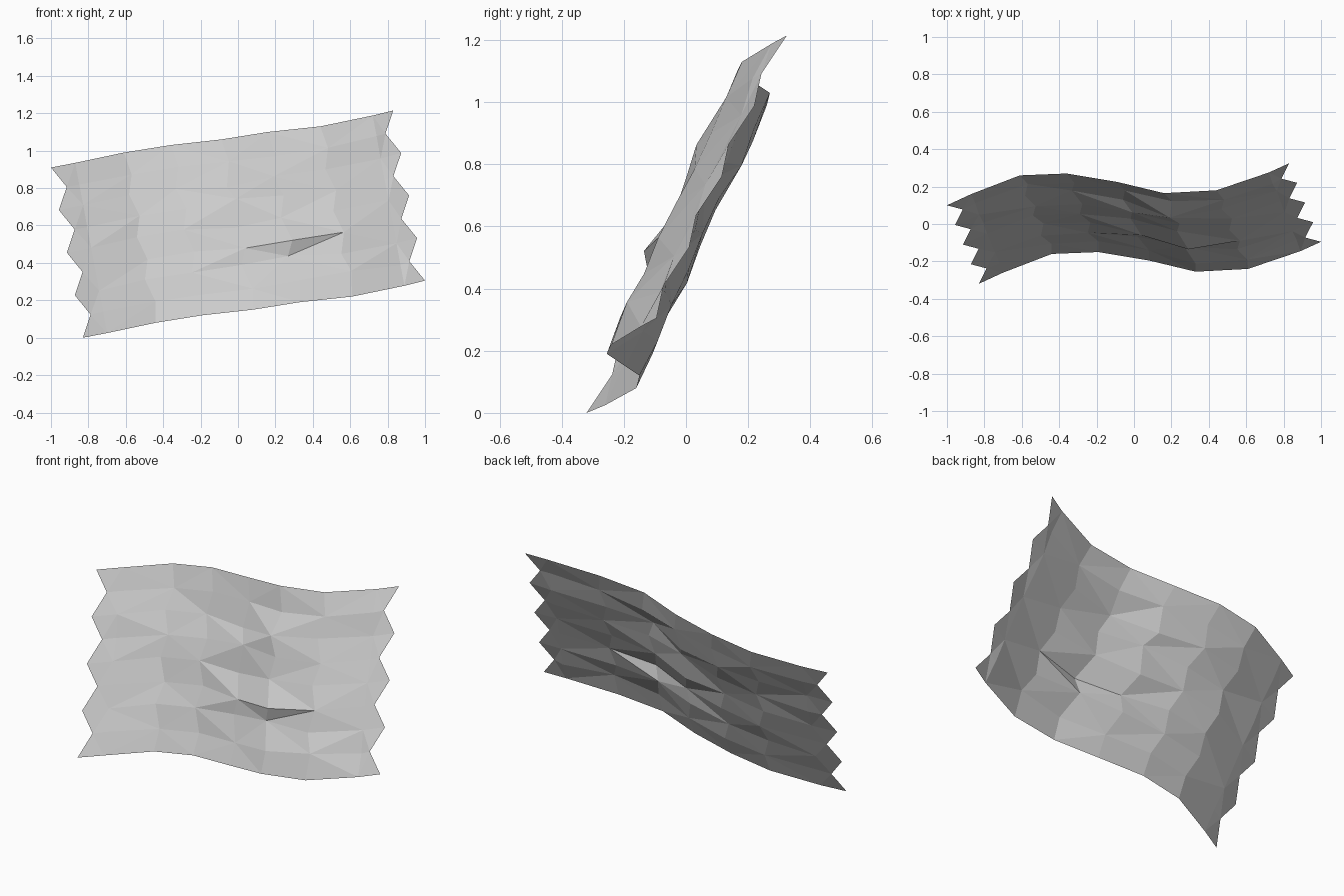
import bpy, bmesh, random
from mathutils import Vector

if "Cube" in bpy.data.objects:
    bpy.data.objects.remove(bpy.data.objects["Cube"])

random.seed(4)

# Wavy top edge, swept down along a slanted direction
TOP = [Vector(p) for p in (
    (-1.0, .10, .91), (-.87, .16, .935), (-.61, .26, .99), (-.36, .27, 1.03),
    (-.09, .225, 1.06), (.16, .165, 1.10), (.44, .18, 1.13),
    (.72, .275, 1.188), (.83, .325, 1.215))]
DOWN = Vector((.17, -.42, -.91))
FORWARD = Vector((0, -.91, .42))
NOTCH = Vector((.063, .03, .01))
ROWS = 8
LAST = len(TOP) - 1

# Wrinkles: (column, row) -> (push forward, slide along the slant)
FOLDS = {(4, 5): (.015, .02), (5, 5): (.03, .025), (4, 6): (-.015, -.02),
         (5, 6): (-.02, -.03), (5, 7): (.01, 0), (6, 7): (.012, -.02),
         (4, 2): (-.02, .02), (5, 2): (.02, .02), (3, 2): (-.015, 0),
         (4, 3): (.015, -.02), (4, 4): (-.02, .01), (5, 1): (-.015, .01)}


def cloth_point(col, row):
    p = TOP[col] + DOWN * (row / ROWS)
    if row % 2 and col in (0, LAST):            # torn zigzag ends
        return p + NOTCH * (1 if col == 0 else -1)
    if 0 < row < ROWS and 0 < col < LAST:       # crumpled interior
        push, slide = FOLDS.get((col, row), (random.uniform(-.01, .01), 0))
        p += FORWARD * push + DOWN * slide
        if 1 < col < LAST - 1:
            p.x += .02 if row % 2 else -.015
    return p


# Flag cloth as a single flat-shaded sheet
bm = bmesh.new()
grid = [[bm.verts.new(cloth_point(c, r)) for c in range(LAST + 1)]
        for r in range(ROWS + 1)]
for r in range(ROWS):
    for c in range(LAST):
        a, b = grid[r][c], grid[r + 1][c]
        d, e = grid[r + 1][c + 1], grid[r][c + 1]
        # alternate the diagonals for an irregular crumple
        if (r + c) % 2:
            bm.faces.new((a, b, d))
            bm.faces.new((a, d, e))
        else:
            bm.faces.new((a, b, e))
            bm.faces.new((b, d, e))
mesh = bpy.data.meshes.new("cloth_sheet")
bm.to_mesh(mesh)
bm.free()
bpy.context.collection.objects.link(bpy.data.objects.new("cloth_sheet", mesh))
